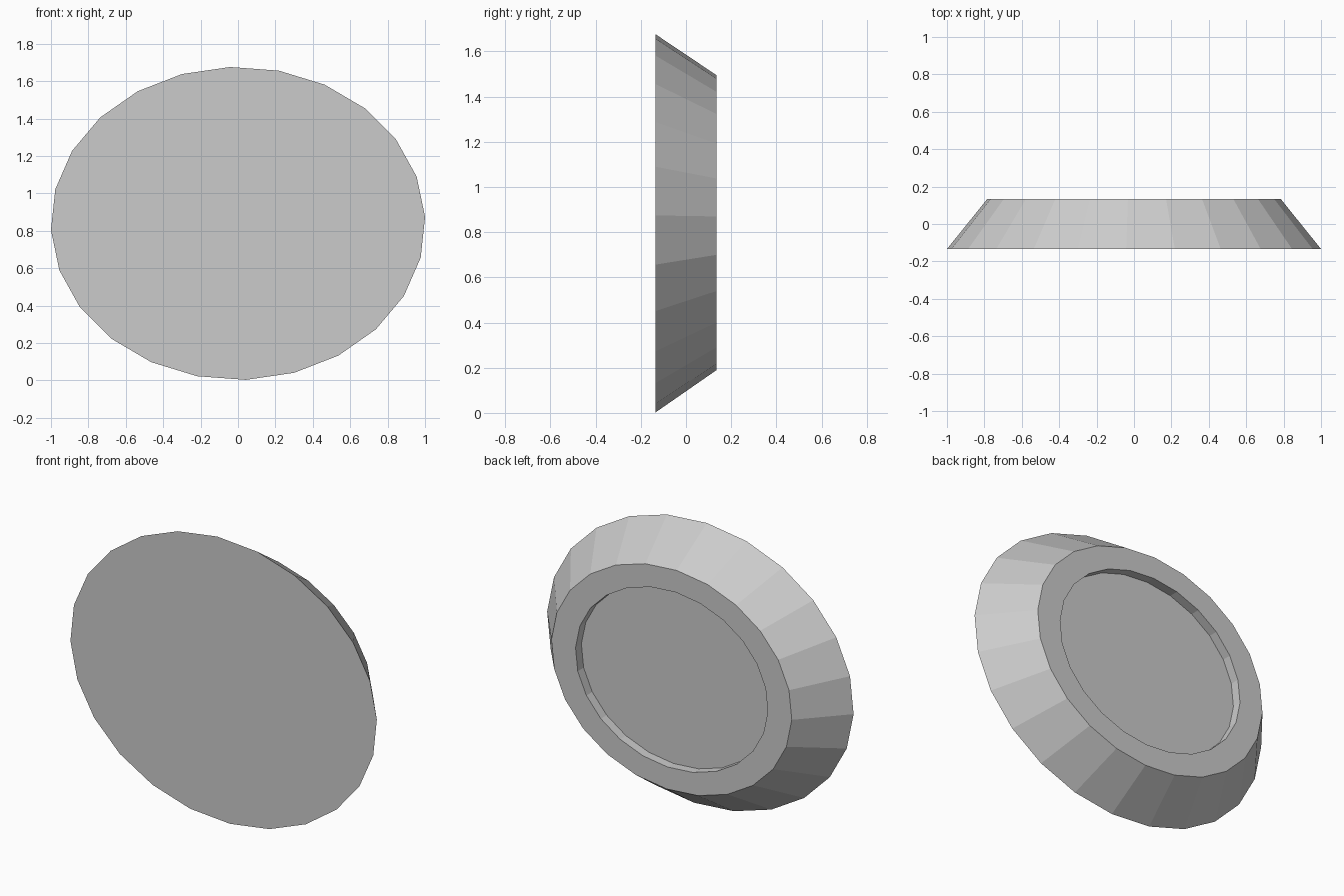
import bpy, bmesh, math

if "Cube" in bpy.data.objects:
    bpy.data.objects.remove(bpy.data.objects["Cube"])

SIDES = 24
TURN = math.radians(2.4)   # slight rotation of the facets
CZ = 0.839


def ring(bm, rx, rz, y, cz=CZ):
    """Elliptical loop of vertices in the XZ plane."""
    return [bm.verts.new((rx * math.cos(TURN + math.tau * i / SIDES), y,
                          cz + rz * math.sin(TURN + math.tau * i / SIDES)))
            for i in range(SIDES)]


bm = bmesh.new()
# front face edge, back edge, recess rim, recess floor
loops = [ring(bm, 1.001, 0.837, -0.134),
         ring(bm, 0.785, 0.654, 0.134, 0.842),
         ring(bm, 0.628, 0.523, 0.134, 0.842),
         ring(bm, 0.628, 0.523, 0.079, 0.842)]

for a, b in zip(loops, loops[1:]):
    for i in range(SIDES):
        j = (i + 1) % SIDES
        bm.faces.new((a[i], a[j], b[j], b[i]))
bm.faces.new(loops[0])
bm.faces.new(loops[-1])
bmesh.ops.recalc_face_normals(bm, faces=bm.faces)

mesh = bpy.data.meshes.new("oval_dish")
bm.to_mesh(mesh)
bm.free()
bpy.context.collection.objects.link(bpy.data.objects.new("oval_dish", mesh))
